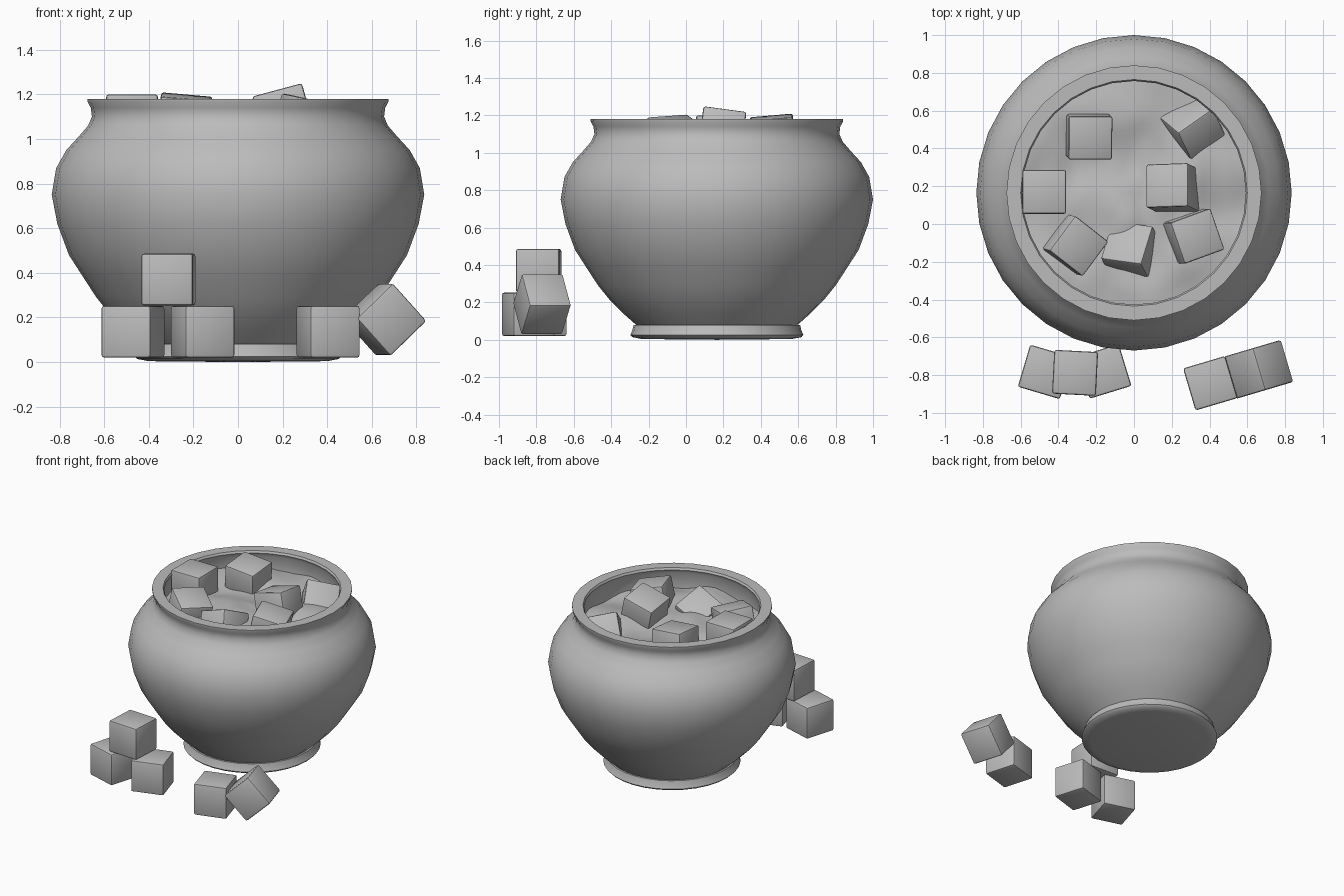
import bpy, bmesh, math
from mathutils import Euler, Vector, noise

default = bpy.data.objects.get("Cube")
if default:
    bpy.data.objects.remove(default, do_unlink=True)

GREY = (0.5, 0.5, 0.5, 1.0)
grey = bpy.data.materials.new("plain_grey")
grey.use_nodes = True
grey.diffuse_color = GREY
grey.node_tree.nodes["Principled BSDF"].inputs["Base Color"].default_value = GREY

POT_Y = 0.165   # the pot stands behind the loose cubes
SIDE = 0.232    # edge length of every cube


def make_object(name, bm, location=(0, 0, 0), smooth_angle=40):
    """Turn a bmesh into a smooth shaded grey object."""
    mesh = bpy.data.meshes.new(name)
    bm.to_mesh(mesh)
    bm.free()
    mesh.materials.append(grey)
    obj = bpy.data.objects.new(name, mesh)
    obj.location = location
    bpy.context.collection.objects.link(obj)
    bpy.ops.object.select_all(action='DESELECT')
    obj.select_set(True)
    bpy.context.view_layer.objects.active = obj
    bpy.ops.object.shade_smooth_by_angle(angle=math.radians(smooth_angle))
    return obj


def lathe(name, profile, segments, location):
    """Spin a radius/height profile around the z axis."""
    bm = bmesh.new()
    verts = [bm.verts.new((r, 0, z)) for r, z in profile]
    edges = [bm.edges.new(pair) for pair in zip(verts, verts[1:])]
    bmesh.ops.spin(bm, geom=verts + edges, cent=(0, 0, 0), axis=(0, 0, 1),
                   angle=math.tau, steps=segments)
    bmesh.ops.remove_doubles(bm, verts=bm.verts, dist=0.0005)
    bmesh.ops.recalc_face_normals(bm, faces=bm.faces)
    return make_object(name, bm, location)


def cube(name, location, rotation):
    """A cube with softly rounded edges, rotation in degrees."""
    bm = bmesh.new()
    bmesh.ops.create_cube(bm, size=SIDE)
    bmesh.ops.bevel(bm, geom=bm.edges[:], offset=0.012, segments=2,
                    profile=0.5, affect='EDGES')
    obj = make_object(name, bm, location)
    obj.rotation_euler = Euler([math.radians(a) for a in rotation])
    return obj


# Pot: foot, belly, neck, flat rim and inner wall
pot_profile = [
    (0, 0), (0.40, 0.004), (0.452, 0.014), (0.463, 0.026), (0.452, 0.05),
    (0.445, 0.08), (0.432, 0.08), (0.50, 0.14), (0.57, 0.21), (0.635, 0.29),
    (0.70, 0.39), (0.758, 0.48), (0.81, 0.62), (0.835, 0.75), (0.815, 0.87),
    (0.77, 0.95), (0.715, 1.01), (0.672, 1.06), (0.655, 1.10), (0.66, 1.14),
    (0.675, 1.168), (0.675, 1.18), (0.60, 1.18), (0.592, 1.165),
    (0.605, 1.14), (0.61, 1.0), (0.58, 0.9), (0, 0.9),
]
lathe("pot", pot_profile, 32, (0, POT_Y, 0))

# Filling: a rippled sheet that reaches the inner wall
fill = bmesh.new()
RINGS, SPOKES = 18, 56
centre = fill.verts.new((0, 0, 0))
previous = None
for ring in range(1, RINGS + 1):
    radius = 0.608 * ring / RINGS
    current = [fill.verts.new((radius * math.cos(math.tau * s / SPOKES),
                               radius * math.sin(math.tau * s / SPOKES), 0))
               for s in range(SPOKES)]
    for s in range(SPOKES):
        n = (s + 1) % SPOKES
        if previous:
            fill.faces.new((previous[s], current[s], current[n], previous[n]))
        else:
            fill.faces.new((centre, current[s], current[n]))
    previous = current
for v in fill.verts:
    swell = noise.noise(Vector((v.co.x * 3.5, v.co.y * 3.5, 1.7)))
    ripple = noise.noise(Vector((v.co.x * 9, v.co.y * 6, 4.2)))
    v.co.z = 0.05 * swell + 0.012 * ripple
make_object("filling", fill, (0, POT_Y, 1.045), 60)

# Cubes half sunk in the filling
sunk = [
    ((-0.24, 0.465, 1.075), (5, 5, 0)),
    ((-0.475, 0.17, 1.084), (0, 0, 0)),
    ((0.205, 0.19, 1.095), (-8, -15, 2)),
    ((0.31, -0.065, 1.06), (4, 13, 20)),
    ((-0.32, -0.11, 1.03), (-6, 14, -38)),
    ((-0.01, -0.15, 0.995), (-25, -20, -8)),
    ((0.31, 0.51, 1.01), (38, 12, 35)),
]
for number, (place, turn) in enumerate(sunk, 1):
    cube(f"sunk_cube_{number}", place, turn)

# Loose cubes on the ground: a stack of three and a leaning pair
cube("stack_right_cube", (-0.471, -0.783, 0.136), (0, 0, -16.5))
cube("stack_left_cube", (-0.158, -0.78, 0.136), (0, 0, 17))
cube("stack_top_cube", (-0.312, -0.788, 0.37), (0, 0, -3))
cube("pair_flat_cube", (0.404, -0.843, 0.136), (0, 0, 16.5))
cube("pair_leaning_cube", (0.657, -0.77, 0.19), (0, 47, 16.5))
